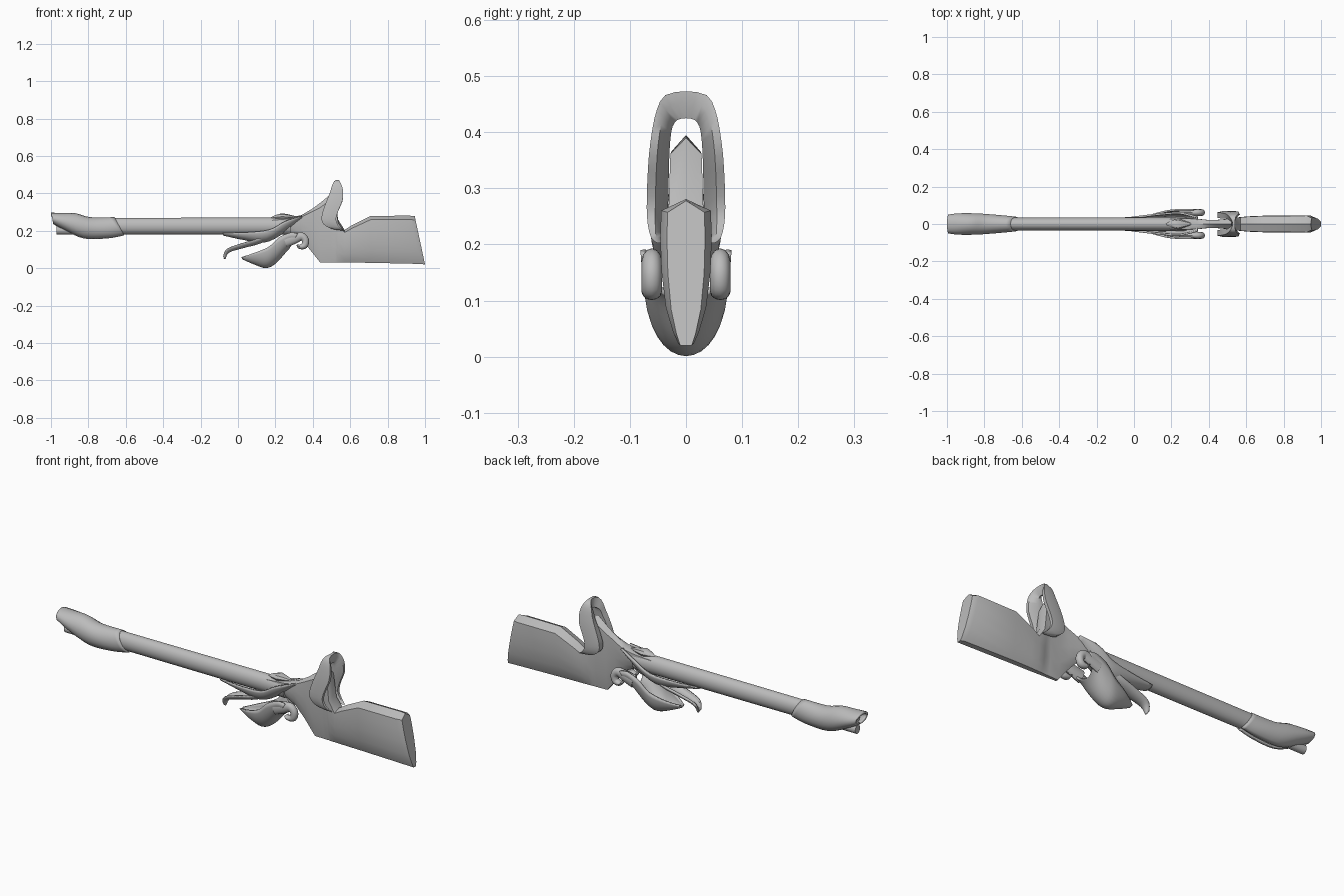
import bpy, bmesh
from math import sin, cos, pi, radians
from mathutils import Vector

cube = bpy.data.objects.get("Cube")
if cube:
    bpy.data.objects.remove(cube)

grey = bpy.data.materials.new("plain grey")
grey.use_nodes = True
grey.diffuse_color = (0.5, 0.5, 0.5, 1)
grey.node_tree.nodes["Principled BSDF"].inputs["Base Color"].default_value = (0.5, 0.5, 0.5, 1)


def spline(rows, steps=4):
    """Smoothly resample rows of numbers (Catmull-Rom)."""
    rows = [Vector(r) for r in rows]
    out = []
    for i in range(len(rows) - 1):
        b, c = rows[i], rows[i + 1]
        a = rows[i - 1] if i else b
        d = rows[i + 2] if i + 2 < len(rows) else c
        for k in range(steps):
            t = k / steps
            out.append(b + (c - a) * (t / 2) + (a * 2 - b * 5 + c * 4 - d) * (t * t / 2)
                       + (b * 3 - a - c * 3 + d) * (t ** 3 / 2))
    return out + [rows[-1]]


def loft(name, rings, closed=True, angle=40, thick=0.0):
    """Skin a list of point rings; closed rings also get end caps."""
    bm = bmesh.new()
    vs = [[bm.verts.new(p) for p in ring] for ring in rings]
    n = len(rings[0])
    for r, s in zip(vs, vs[1:]):
        for j in range(n if closed else n - 1):
            k = (j + 1) % n
            bm.faces.new((r[j], r[k], s[k], s[j]))
    if closed:
        bm.faces.new(vs[0])
        bm.faces.new(vs[-1])
    bmesh.ops.recalc_face_normals(bm, faces=bm.faces)
    mesh = bpy.data.meshes.new(name)
    bm.to_mesh(mesh)
    bm.free()
    ob = bpy.data.objects.new(name, mesh)
    bpy.context.collection.objects.link(ob)
    mesh.materials.append(grey)
    if thick:
        mod = ob.modifiers.new("thickness", 'SOLIDIFY')
        mod.thickness = thick
        mod.offset = 0
    bpy.ops.object.select_all(action='DESELECT')
    ob.select_set(True)
    bpy.context.view_layer.objects.active = ob
    bpy.ops.object.shade_smooth_by_angle(angle=radians(angle))
    return ob


def trough(name, rows, span=90, thick=0.01):
    """Leaf bent around the x axis. Row: keel x, z, rim x, z, half width."""
    rings = []
    for kx, kz, rx, rz, w in spline(rows):
        ring = []
        for j in range(17):
            a = radians(span) * (j / 8 - 1)
            f = (1 - cos(a)) / (1 - cos(radians(span)))
            ring.append((kx + (rx - kx) * f, w * sin(a), kz + (rz - kz) * f))
        rings.append(ring)
    return loft(name, rings, closed=False, thick=thick)


def rod(name, rows, y=0.0, sides=16):
    """Tube along x. Row: x, z centre, half width, half height."""
    rings = [[(x, y + w * cos(2 * pi * j / sides), z + h * sin(2 * pi * j / sides))
              for j in range(sides)] for x, z, w, h in rows]
    return loft(name, rings)


# Stock, grip and rising comb: top x, bottom x, top z, bottom z, half width
STOCK = [(.18, .18, .262, .185, .028), (.28, .28, .272, .185, .03),
         (.34, .33, .284, .16, .028), (.40, .38, .32, .105, .022),
         (.44, .44, .35, .03, .022), (.495, .495, .395, .03, .027),
         (.52, .52, .39, .03, .029), (.535, .535, .26, .03, .033),
         (.57, .57, .205, .03, .037), (.61, .61, .23, .03, .041),
         (.71, .71, .28, .029, .045), (.92, .975, .281, .023, .046),
         (.945, 1.0, .278, .02, .034)]
SIDE = [(0, .3), (.08, .5), (.25, .78), (.5, .95), (.75, 1), (.92, .96)]
rings = []
for xt, xb, zt, zb, w in STOCK:
    half = [(xb + (xt - xb) * v, w * s, zb + (zt - zb) * v) for v, s in SIDE]
    rings.append(half + [(xt, 0, zt)] + [(x, -y, z) for x, y, z in reversed(half)])
loft("stock_and_grip", rings, angle=35)

# Barrel, ramrod and muzzle
rod("barrel", [(-.8, .225, .034, .044), (.28, .225, .037, .046)], sides=20)
rod("ramrod", [(-.97, .203, .02, .022), (-.6, .203, .02, .022)])
rod("muzzle", [(-.96, .255, .033, .032), (-.75, .235, .034, .034)])
trough("muzzle_sleeve", [(-1, .292, -.985, .24, .045), (-.95, .291, -.93, .21, .052),
                         (-.87, .289, -.82, .163, .052), (-.79, .268, -.69, .165, .045),
                         (-.66, .268, -.61, .18, .035)], span=172)

# Leaf that cradles the barrel in front of the grip
trough("barrel_leaf", [(-.08, .18, -.08, .19, .025), (.03, .156, .05, .192, .042),
                       (.14, .142, .17, .207, .055), (.24, .19, .25, .25, .058),
                       (.34, .272, .34, .28, .036)])

# Thin tongue hanging below the barrel
trough("lower_tongue", [(-.072, .05, -.077, .065, .006), (-.05, .088, -.06, .103, .022),
                        (.03, .113, .02, .133, .032), (.12, .138, .11, .16, .038),
                        (.22, .19, .21, .21, .03)])

# Trigger guard leaf with a curl on each side
trough("guard_leaf", [(.025, .052, .02, .06, .008), (.09, .024, .09, .083, .045),
                      (.15, .006, .165, .115, .066), (.2, .03, .22, .165, .074),
                      (.25, .085, .28, .19, .076), (.27, .105, .32, .185, .076)])
CURL = spline([(.25, .145, .035), (.3, .16, .03), (.34, .17, .022), (.36, .15, .019),
               (.355, .122, .018), (.33, .115, .012), (.315, .125, .004)], 5)
for side, label in ((1, "left"), (-1, "right")):
    rings = []
    for i, (x, z, r) in enumerate(CURL):
        a, b = CURL[max(i - 1, 0)], CURL[min(i + 1, len(CURL) - 1)]
        d = Vector((b[0] - a[0], b[1] - a[1])).normalized()
        rings.append([(x - d.y * r * cos(t), side * (.061 + .018 * sin(t)), z + d.x * r * cos(t))
                      for t in [2 * pi * j / 12 for j in range(12)]])
    loft(label + "_guard_curl", rings)

# Arched petal over the grip: outer y, z, inner y, z, front x, rear x
PETAL = [(.0, .473, .0, .425, .528, .54), (.037, .466, .015, .422, .515, .543),
         (.052, .44, .024, .41, .502, .556), (.06, .405, .028, .385, .492, .562),
         (.066, .36, .03, .35, .474, .558), (.069, .31, .031, .305, .455, .537),
         (.07, .265, .032, .265, .446, .524), (.068, .235, .035, .235, .458, .532),
         (.062, .212, .04, .212, .495, .552), (.052, .203, .045, .203, .545, .568)]
arch = [(-r[0], r[1], -r[2], *r[3:]) for r in reversed(PETAL[1:])] + PETAL
rings = []
for yo, zo, yi, zi, xf, xr in spline(arch, 2):
    # the front edge is drawn in towards the grip, the rear edge stays wide
    rings.append([(xf, yo * .8 + yi * .2, zo), (xf * .6 + xr * .4, yo, zo), (xr, yo, zo),
                  (xr, yo * .6 + yi * .4, zo * .6 + zi * .4),
                  (xf * .5 + xr * .5, yi, zi), (xf, yi, zi)])
loft("arched_petal", rings, angle=50)

# Small pointed bud on top of the breech
rod("breech_bud", [(.17, .268, .002, .002), (.2, .272, .018, .012), (.235, .276, .03, .018),
                   (.27, .274, .018, .014), (.31, .274, .003, .004)], sides=8)
